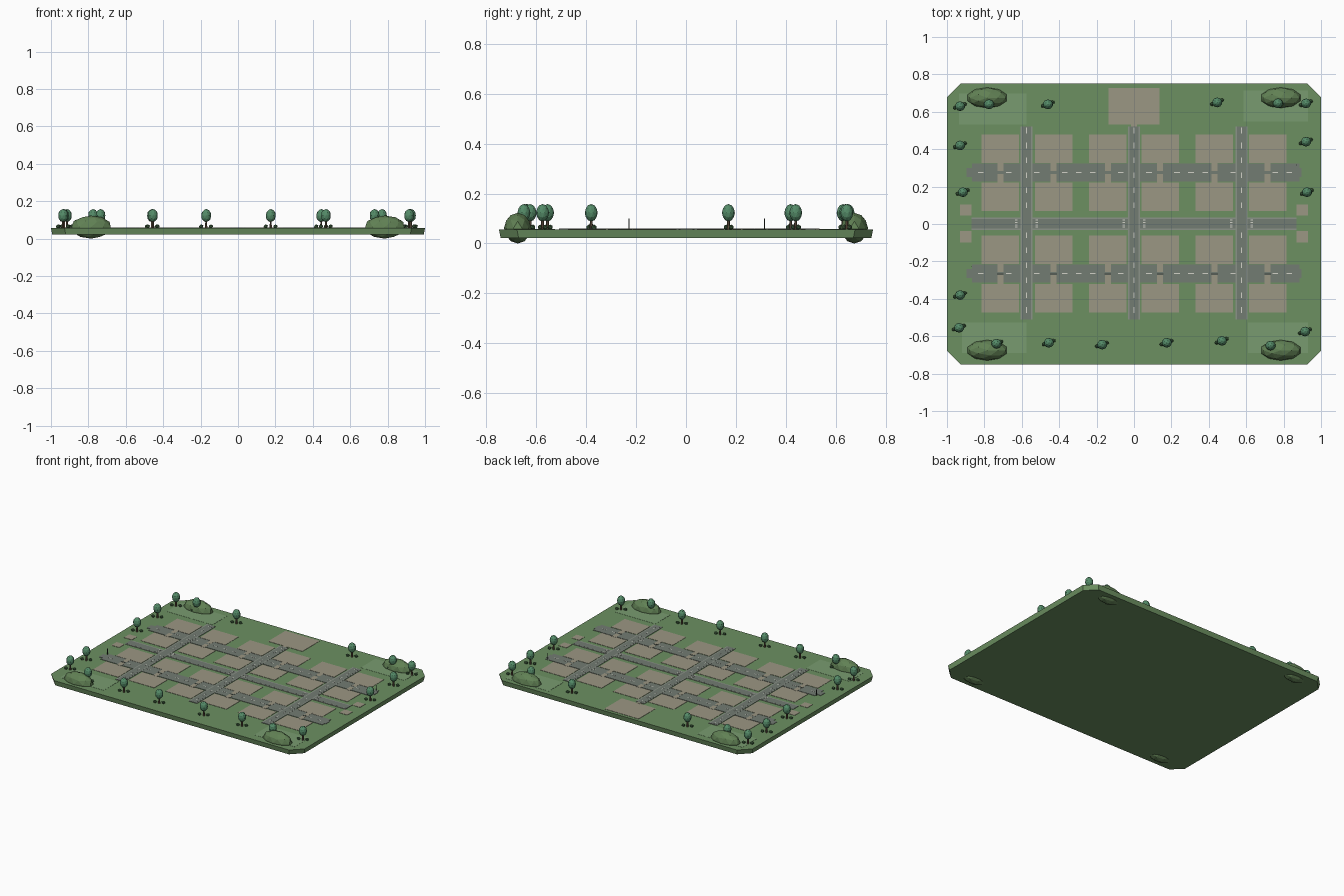
import bpy, bmesh, math
from mathutils import Matrix, Vector

if "Cube" in bpy.data.objects:
    bpy.data.objects.remove(bpy.data.objects["Cube"])

TOP = 0.056  # lawn surface height


def material(name, rgb):
    m = bpy.data.materials.new(name)
    m.diffuse_color = (*rgb, 1)
    m.use_nodes = True
    m.node_tree.nodes["Principled BSDF"].inputs["Base Color"].default_value = m.diffuse_color
    return m


GRASS = material("grass", (0.15, 0.28, 0.12))
LIGHT = material("light_grass", (0.19, 0.33, 0.16))
HILL = material("hill_green", (0.12, 0.22, 0.09))
LEAF = material("leaf", (0.09, 0.26, 0.14))
BUSH = material("bush_green", (0.06, 0.14, 0.06))
BARK = material("bark", (0.12, 0.08, 0.05))
PLOT = material("plot_tan", (0.33, 0.31, 0.23))
ROAD = material("asphalt", (0.17, 0.20, 0.17))
CURB = material("curb_grey", (0.26, 0.29, 0.25))
PAINT = material("road_paint", (0.65, 0.65, 0.58))
DARK = material("dark_metal", (0.04, 0.05, 0.04))


def finish(name, bm, mat):
    me = bpy.data.meshes.new(name)
    bm.to_mesh(me)
    bm.free()
    me.materials.append(mat)
    ob = bpy.data.objects.new(name, me)
    bpy.context.collection.objects.link(ob)
    return ob


def slabs(name, rects, z1, mat, z0=TOP - 0.002):
    """One object of thin boxes; each rect is (cx, cy, width, depth)."""
    bm = bmesh.new()
    for cx, cy, w, d in rects:
        M = Matrix.Translation((cx, cy, (z0 + z1) / 2)) @ Matrix.Diagonal((w, d, z1 - z0, 1))
        bmesh.ops.create_cube(bm, size=1, matrix=M)
    return finish(name, bm, mat)


def blobs(name, centres, radii, mat, sub=2):
    """One object of faceted ellipsoids."""
    bm = bmesh.new()
    for c in centres:
        M = Matrix.Translation(c) @ Matrix.Diagonal((*radii, 1))
        bmesh.ops.create_icosphere(bm, subdivisions=sub, radius=1, matrix=M)
    return finish(name, bm, mat)


def poles(name, spots, r1, r2, z0, z1, mat):
    bm = bmesh.new()
    for x, y in spots:
        bmesh.ops.create_cone(bm, cap_ends=True, segments=6, radius1=r1, radius2=r2, depth=z1 - z0,
                              matrix=Matrix.Translation((x, y, (z0 + z1) / 2)))
    return finish(name, bm, mat)


# Ground plate with cut corners and slightly drafted sides
bm = bmesh.new()
rings = []
for z, s in ((0.021, 0.007), (TOP, 0)):
    X, Y, c = 1 - s, 0.75 - s, 0.072
    pts = [(X, -Y + c), (X, Y - c), (X - c, Y), (-X + c, Y),
           (-X, Y - c), (-X, -Y + c), (-X + c, -Y), (X - c, -Y)]
    rings.append([bm.verts.new((x, y, z)) for x, y in pts])
lo, hi = rings
bm.faces.new(lo[::-1])
bm.faces.new(hi)
for i in range(8):
    j = (i + 1) % 8
    bm.faces.new((lo[i], lo[j], hi[j], hi[i]))
finish("ground_plate", bm, GRASS)

# Corner lawns and hills
slabs("corner_lawns", [(-0.755, 0.615, 0.36, 0.165), (0.757, 0.63, 0.345, 0.165),
                       (-0.748, -0.608, 0.345, 0.165), (0.77, -0.608, 0.32, 0.165)], TOP + 0.001, LIGHT)
blobs("hills", [(sx * 0.785, sy * 0.675, 0.0615) for sx in (-1, 1) for sy in (-1, 1)],
      (0.11, 0.055, 0.0615), HILL)

# House plots, the large plot and small end plots
COLS = [-0.715, -0.43, -0.14, 0.14, 0.43, 0.715]
ROWS = [0.403, 0.145, -0.138, -0.397]
plots = [(x, y, 0.2, 0.152) for x in COLS for y in ROWS]
plots += [(0, 0.63, 0.27, 0.195)]
plots += [(sx * 0.9, y, 0.062, 0.06) for sx in (-1, 1) for y in (0.075, -0.068)]
slabs("plots", plots, TOP + 0.002, PLOT)

# Roads with light curbs
STREETS = [0.275, -0.265]
AVENUES = [-0.575, 0, 0.575]
slabs("side_streets", [(0.01, y, 1.75, 0.096) for y in STREETS] +
      [(0, y, 1.79, 0.05) for y in STREETS], TOP + 0.0025, ROAD)
slabs("main_street", [(0, 0.002, 1.74, 0.05)], TOP + 0.003, ROAD)
slabs("avenues", [(x, 0.005, 0.05, 1.03) for x in AVENUES], TOP + 0.0035, ROAD)
slabs("main_curbs", [(0, 0.002 + s * 0.029, 1.74, 0.008) for s in (-1, 1)], TOP + 0.0027, CURB)
slabs("avenue_curbs", [(x + s * 0.029, 0.005, 0.008, 1.03) for x in AVENUES for s in (-1, 1)],
      TOP + 0.0032, CURB)

# Driveways joining plots to the streets, and the path to the large plot
drives = [(x, y + s * 0.033, 0.032, 0.05) for x in COLS for y in STREETS for s in (-1, 1)]
slabs("driveways", drives + [(0, 0.52, 0.032, 0.03)], TOP + 0.003, PLOT)
slabs("drive_drains", [(x, -0.268, 0.036, 0.006) for x in COLS], TOP + 0.0034, DARK)

# Lane dashes and crosswalk stripes
dashes = [(-0.82 + 0.075 * i, y, 0.03, 0.004) for i in range(23) for y in STREETS
          if min(abs(-0.82 + 0.075 * i - c) for c in COLS + AVENUES) > 0.035]
slabs("street_dashes", dashes, TOP + 0.0032, PAINT)
slabs("avenue_dashes", [(x, -0.46 + 0.08 * i, 0.004, 0.03) for x in AVENUES for i in range(13)
                        if abs(-0.46 + 0.08 * i) > 0.05], TOP + 0.0042, PAINT)
slabs("crosswalks", [(x + s * 0.055, 0.002 + k * 0.0125, 0.014, 0.005) for x in AVENUES
                     for s in (-1, 1) for k in (-1.5, -0.5, 0.5, 1.5)], TOP + 0.004, PAINT)

# Thin sign posts at the street ends
poles("sign_posts", [(-0.87, -0.228), (0.87, 0.315)], 0.002, 0.002, TOP, 0.1, DARK)

# Trees: trunk, faceted crown and two low bushes each
TREES = [(-.93, .63), (-.775, .64), (-.46, .64), (.445, .65), (.77, .645), (.92, .645),
         (-.93, .42), (.92, .44), (-.915, .17), (.925, .17), (-.93, -.38), (-.935, -.555),
         (.915, -.575), (-.735, -.64), (-.455, -.635), (-.17, -.645), (.175, -.635),
         (.47, -.625), (.73, -.65)]
poles("tree_trunks", TREES, 0.007, 0.005, TOP - 0.002, 0.105, BARK)
blobs("tree_crowns", [(x, y, 0.123) for x, y in TREES], (0.027, 0.026, 0.035), LEAF)
blobs("bushes", [(x + dx, y + dy, 0.065) for x, y in TREES for dx, dy in ((-0.027, -0.009), (0.025, 0.011))],
      (0.013, 0.011, 0.011), BUSH, 1)
